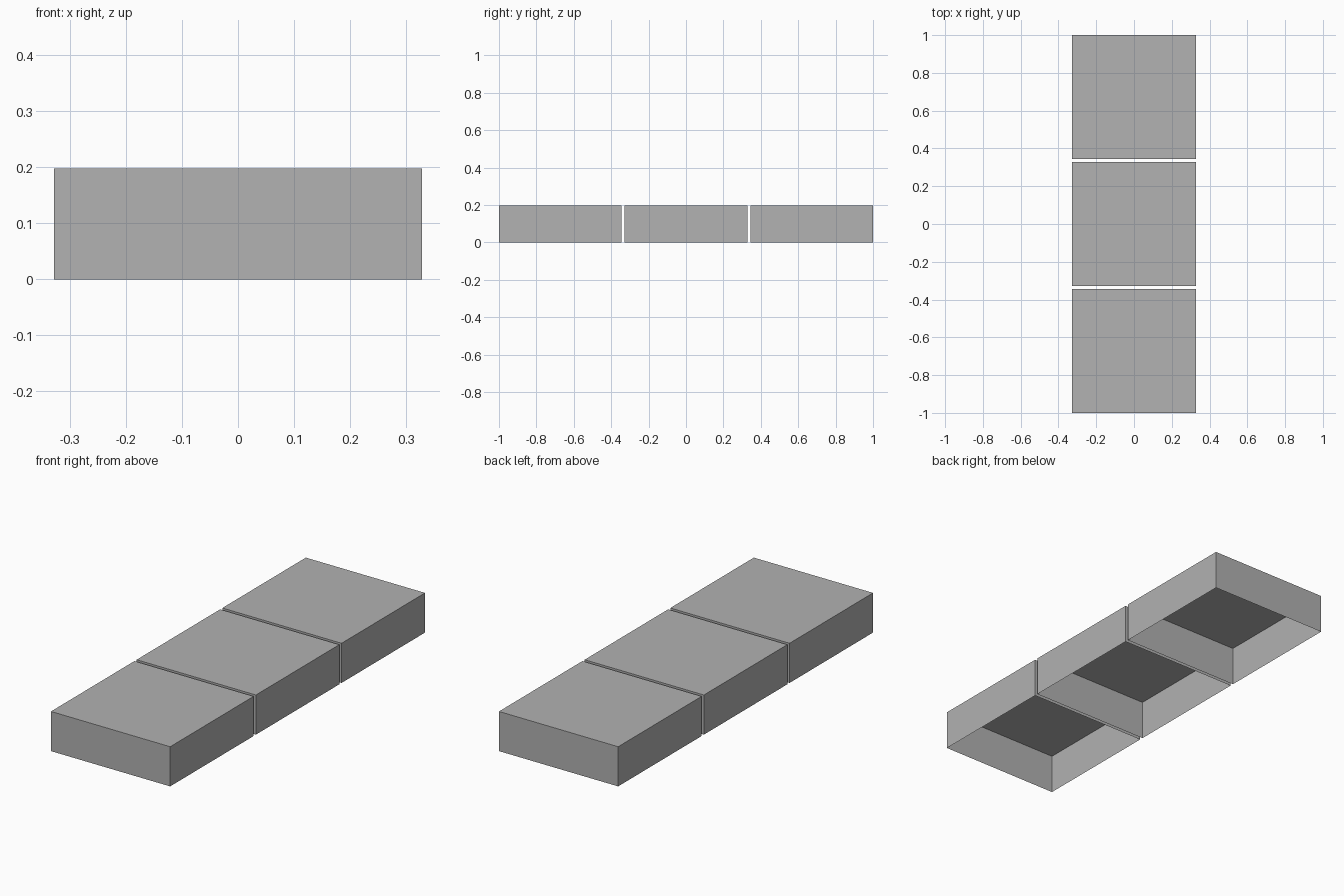
import bpy
import bmesh

# Remove the default object
default = bpy.data.objects.get("Cube")
if default:
    bpy.data.objects.remove(default, do_unlink=True)

SIDE = 0.655
HEIGHT = 0.197
SPACING = (2 - SIDE) / 2

# Single plain grey
grey = bpy.data.materials.new("plain_grey")
colour = (0.445, 0.445, 0.445, 1)
grey.diffuse_color = colour
grey.use_nodes = True
grey.node_tree.nodes["Principled BSDF"].inputs["Base Color"].default_value = colour


def open_slab(name, y):
    """Thin-walled square slab with no underside."""
    bm = bmesh.new()
    bmesh.ops.create_cube(bm, size=1)
    bmesh.ops.scale(bm, vec=(SIDE, SIDE, HEIGHT), verts=bm.verts)
    bmesh.ops.translate(bm, vec=(0, 0, HEIGHT / 2), verts=bm.verts)
    bm.normal_update()
    underside = [f for f in bm.faces if f.normal.z < -0.5]
    bmesh.ops.delete(bm, geom=underside, context="FACES_ONLY")
    mesh = bpy.data.meshes.new(name)
    bm.to_mesh(mesh)
    bm.free()
    mesh.materials.append(grey)
    slab = bpy.data.objects.new(name, mesh)
    slab.location.y = y
    bpy.context.collection.objects.link(slab)


# Row of three slabs with narrow gaps, front to back
for i, place in enumerate(("front", "middle", "back")):
    open_slab(place + "_slab", (i - 1) * SPACING)
